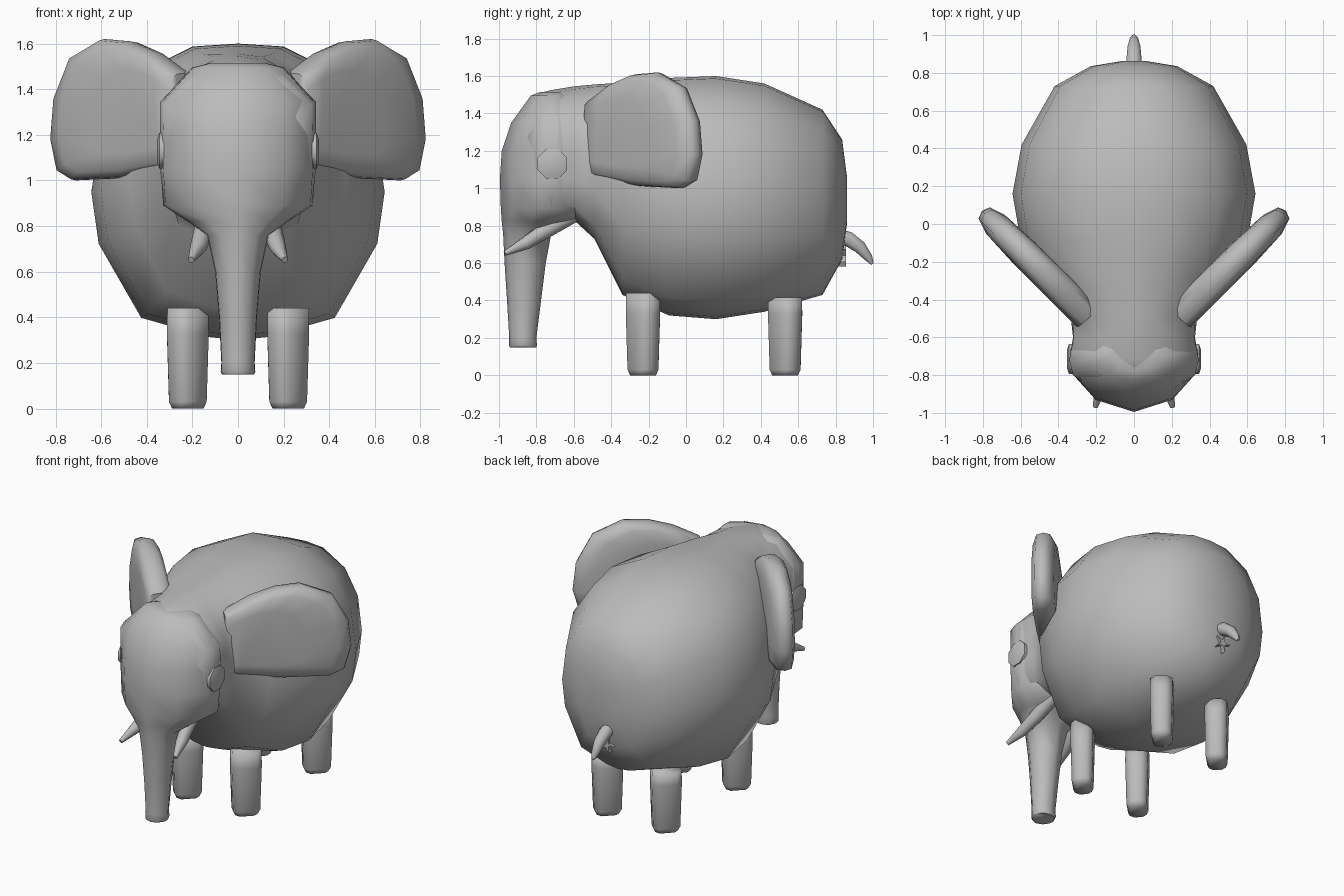
import bpy, bmesh, math
from mathutils import Vector

cube = bpy.data.objects.get("Cube")
if cube:
    bpy.data.objects.remove(cube)

GREY = (0.5, 0.5, 0.5, 1)
mat = bpy.data.materials.new("elephant grey")
mat.use_nodes = True
mat.diffuse_color = GREY
mat.node_tree.nodes["Principled BSDF"].inputs["Base Color"].default_value = GREY


def loft(name, rings, sharp=60):
    """Skin a closed tube through equal-sized rings of points and cap the ends."""
    bm = bmesh.new()
    loops = [[bm.verts.new(p) for p in ring] for ring in rings]
    n = len(loops[0])
    for a, b in zip(loops, loops[1:]):
        for i in range(n):
            j = (i + 1) % n
            bm.faces.new((a[i], a[j], b[j], b[i]))
    bm.faces.new(loops[0])
    bm.faces.new(loops[-1])
    bmesh.ops.recalc_face_normals(bm, faces=bm.faces)
    mesh = bpy.data.meshes.new(name)
    bm.to_mesh(mesh)
    bm.free()
    for p in mesh.polygons:
        p.use_smooth = True
    mesh.set_sharp_from_angle(angle=math.radians(sharp))
    mesh.materials.append(mat)
    obj = bpy.data.objects.new(name, mesh)
    bpy.context.collection.objects.link(obj)
    return obj


def mirrored(half):
    """Complete a half outline that starts and ends on the centre line."""
    return half + [(-u, v) for u, v in half[-2:0:-1]]


def circle(n, turn=0.5):
    return [(math.cos(math.tau * (i + turn) / n), math.sin(math.tau * (i + turn) / n))
            for i in range(n)]


def tapered(name, path, radii, n=8):
    """Round tube along a path of points."""
    pts = [Vector(p) for p in path]
    rings = []
    for i, (p, r) in enumerate(zip(pts, radii)):
        d = (pts[min(i + 1, len(pts) - 1)] - pts[max(i - 1, 0)]).normalized()
        side = d.cross(Vector((0, 0, 1))).normalized()
        up = side.cross(d)
        rings.append([p + side * (r * c) + up * (r * s) for c, s in circle(n)])
    return loft(name, rings)


# Body and neck: round sections blending into the squarer section of the head
round_section = mirrored([(0, 1), (0.31, 0.98), (0.7, 0.79), (0.93, 0.46), (1, 0),
                          (0.95, -0.35), (0.66, -0.85), (0.2, -0.98), (0, -1)])
head_section = mirrored([(0, 1), (0.31, 0.95), (0.62, 0.83), (1, 0.48), (1, 0),
                         (0.99, -0.4), (0.95, -0.78), (0.55, -0.97), (0, -1)])
# (y, half width, top, bottom, blend towards the head section)
body = [(0.862, 0.07, 1.05, 0.82, 0), (0.835, 0.23, 1.26, 0.62, 0), (0.73, 0.42, 1.42, 0.43, 0),
        (0.42, 0.595, 1.56, 0.34, 0), (0.16, 0.643, 1.60, 0.30, 0), (-0.09, 0.60, 1.59, 0.32, 0),
        (-0.34, 0.475, 1.565, 0.43, 0), (-0.49, 0.335, 1.555, 0.73, 0.4),
        (-0.60, 0.323, 1.545, 0.83, 0.8), (-0.72, 0.343, 1.525, 0.825, 1),
        (-0.80, 0.323, 1.505, 0.85, 1), (-0.85, 0.25, 1.40, 0.90, 1)]
loft("body", [[((u + (p - u) * k) * w, y, (t + b) / 2 + (v + (q - v) * k) * (t - b) / 2)
               for (u, v), (p, q) in zip(round_section, head_section)]
              for y, w, t, b, k in body])

# Face and trunk: horizontal sections downwards (z, half width, front y, back y)
outline = mirrored([(0, 0), (0.6, 0.12), (0.97, 0.38), (1, 0.6), (0.7, 0.9), (0, 1)])
head = [(1.515, 0.12, -0.78, -0.62), (1.495, 0.20, -0.83, -0.60), (1.35, 0.335, -0.935, -0.50),
        (1.20, 0.34, -0.985, -0.46), (1.05, 0.338, -0.995, -0.46), (0.89, 0.328, -0.99, -0.48),
        (0.82, 0.22, -0.985, -0.58), (0.76, 0.135, -0.978, -0.72), (0.60, 0.10, -0.97, -0.75),
        (0.40, 0.083, -0.957, -0.775), (0.20, 0.073, -0.945, -0.80),
        (0.16, 0.076, -0.947, -0.797), (0.15, 0.07, -0.942, -0.80)]
loft("face_and_trunk", [[(u * w, f + v * (b - f), z) for u, v in outline]
                        for z, w, f, b in head])

# Ear outline in its own plane (distance outwards, height)
ear = [(-0.03, 1.47), (0.14, 1.56), (0.30, 1.61), (0.46, 1.62), (0.65, 1.54), (0.75, 1.36),
       (0.77, 1.18), (0.73, 1.04), (0.64, 1.0), (0.35, 1.01), (0.1, 1.045), (-0.02, 1.06)]
# Ear layers: outline scale, offset through the thickness
layers = [(0.6, -0.08), (0.87, -0.07), (0.98, -0.042), (1, 0),
          (0.98, 0.042), (0.87, 0.07), (0.6, 0.08)]
star = [((0.055 if i % 2 else 0.017) * c, (0.06 if i % 2 else 0.018) * s)
        for i, (c, s) in enumerate(circle(10, 0))]
# Legs share one chamfered section, long along one diagonal
leg_half = [(0.94, 0.35), (0.6, 0.7), (-0.6, 0.7), (-0.94, 0.35)]
leg_section = [((a - b) * 0.707, (a + b) * 0.707)
               for a, b in leg_half + [(-a, -b) for a, b in leg_half]]

for side, label in ((1, "left"), (-1, "right")):
    # Ears swept back at forty-five degrees, scaled about the edge that joins the head
    rings = []
    for k, off in layers:
        ring = []
        for s, z in ear:
            s, z = s * k, 1.28 + (z - 1.28) * k
            ring.append((side * (0.26 + (s + off) * 0.707), -0.475 + (s - off) * 0.707, z))
        rings.append(ring)
    loft(label + "_ear", rings)

    # Eyes: shallow buttons on the cheeks
    loft(label + "_eye", [[(side * x, -0.715 + r * c, 1.13 + r * s) for c, s in circle(8)]
                          for x, r in ((0.31, 0.085), (0.345, 0.085), (0.356, 0.05))])

    # Tusks
    tapered(label + "_tusk",
            [(side * 0.13, -0.60, 0.86), (side * 0.15, -0.75, 0.775),
             (side * 0.175, -0.86, 0.705), (side * 0.205, -0.968, 0.652)],
            (0.045, 0.045, 0.036, 0.014))

    # Legs
    for y, top, place in ((-0.23, 0.44, "front"), (0.53, 0.415, "back")):
        loft(f"{label}_{place}_leg",
             [[(side * 0.22 + r * c, y + r * s, z) for c, s in leg_section]
              for z, r in ((0, 0.075), (0.03, 0.09), (0.33, 0.1), (top, 0.098))], 100)

# Tail with a small star-shaped tuft below its root
tapered("tail", [(0, 0.82, 0.74), (0, 0.87, 0.728), (0, 0.93, 0.685), (0, 0.975, 0.63),
                 (0, 0.997, 0.595)], (0.046, 0.043, 0.037, 0.025, 0.009))
loft("tail_star", [[(u, y, 0.64 + v) for u, v in star] for y in (0.81, 0.855)], 30)
